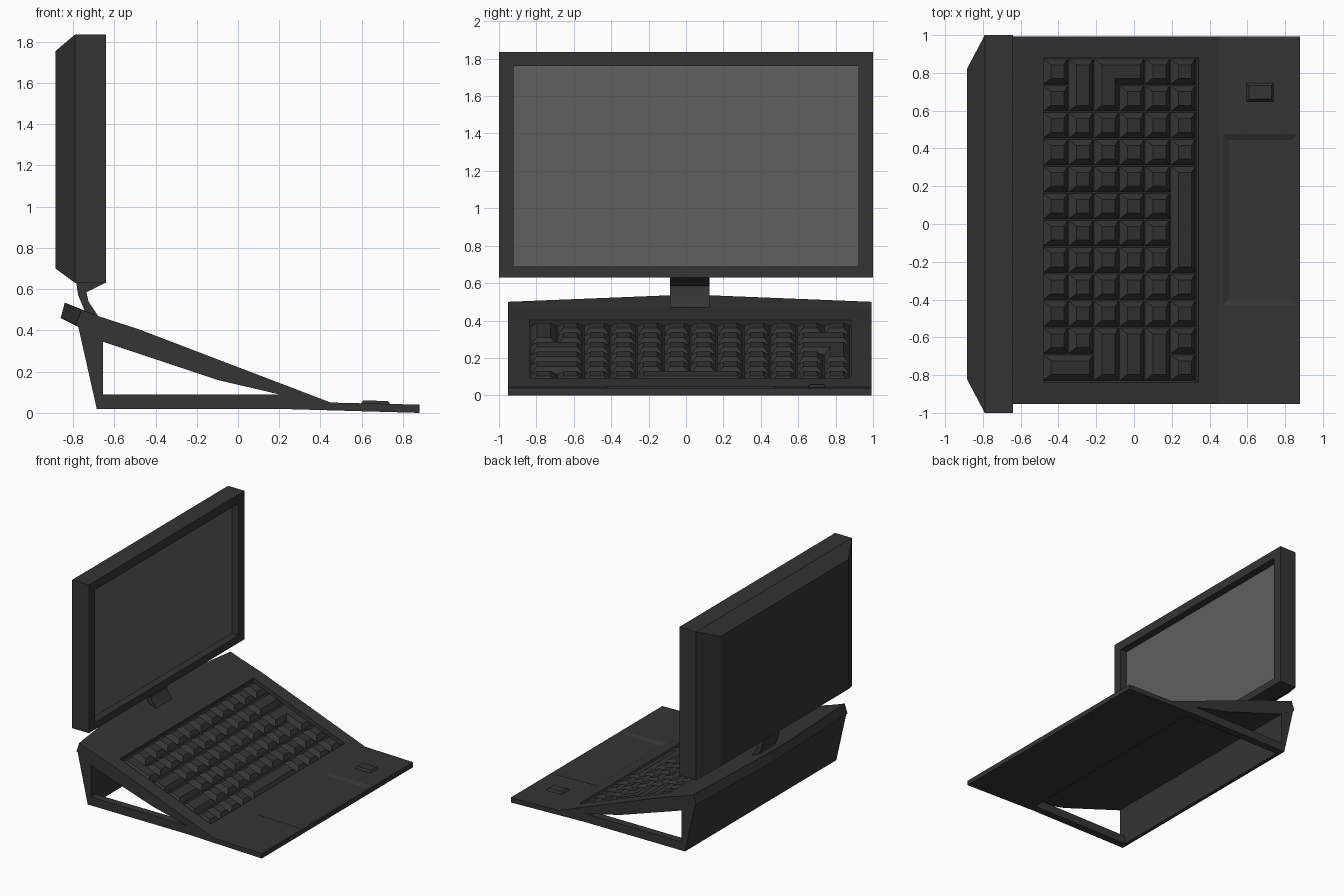
import bpy, bmesh, math
from mathutils import Matrix, Vector

if "Cube" in bpy.data.objects:
    bpy.data.objects.remove(bpy.data.objects["Cube"])


def material(name, v):
    m = bpy.data.materials.new(name)
    m.diffuse_color = (v, v, v, 1)
    m.use_nodes = True
    m.node_tree.nodes["Principled BSDF"].inputs["Base Color"].default_value = m.diffuse_color
    return m


BODY = material("charcoal plastic", 0.035)
GLASS = material("grey screen", 0.115)
YC = 0.02  # the base is centred here in y


def finish(name, bm, mats=(BODY,)):
    bmesh.ops.recalc_face_normals(bm, faces=bm.faces)
    me = bpy.data.meshes.new(name)
    bm.to_mesh(me)
    bm.free()
    for m in mats:
        me.materials.append(m)
    ob = bpy.data.objects.new(name, me)
    bpy.context.collection.objects.link(ob)
    return ob


def skin(bm, rings):
    """Join equal-length rings of points and cap both ends; returns the last cap."""
    vs = [[bm.verts.new(p) for p in r] for r in rings]
    n = len(vs[0])
    for a, b in zip(vs, vs[1:]):
        for i in range(n):
            j = (i + 1) % n
            bm.faces.new((a[i], a[j], b[j], b[i]))
    bm.faces.new(vs[0][::-1])
    return bm.faces.new(vs[-1])


def prism(name, profile, y0, y1):
    bm = bmesh.new()
    skin(bm, [[(x, y, z) for x, z in profile] for y in (y0, y1)])
    return finish(name, bm)


def frustum(bm, M, x0, x1, y0, y1, z0, z1, inset):
    def ring(d, z):
        return [M @ Vector(p) for p in ((x0 + d, y0 + d, z), (x1 - d, y0 + d, z),
                                        (x1 - d, y1 - d, z), (x0 + d, y1 - d, z))]
    skin(bm, [ring(0, z0), ring(inset, z1)])


def cut(target, cutter):
    cutter.hide_render = True
    mod = target.modifiers.new("cut", 'BOOLEAN')
    mod.operation = 'DIFFERENCE'
    mod.solver = 'EXACT'
    mod.object = cutter
    bpy.context.view_layer.objects.active = target
    bpy.ops.object.modifier_apply(modifier=mod.name)
    bpy.data.objects.remove(cutter, do_unlink=True)


# Local frames lying on the sloped keyboard deck and on the palm rest
KEY = Matrix.Translation((-0.48, 0, 0.405)) @ Matrix.Rotation(math.atan2(0.355, 0.93), 4, 'Y')
PAD = Matrix.Translation((0.45, 0, 0.05)) @ Matrix.Rotation(math.atan2(0.01, 0.43), 4, 'Y')

# Monitor: tapered back, straight sides, recessed screen
bm = bmesh.new()
rings = []
for x, y, z0, z1 in ((-0.885, 0.82, 0.70, 1.755), (-0.79, 1, 0.63, 1.835), (-0.64, 1, 0.63, 1.835),
                     (-0.64, 0.923, 0.69, 1.762), (-0.70, 0.923, 0.69, 1.762)):
    rings.append([(x, -y, z0), (x, y, z0), (x, y, z1), (x, -y, z1)])
skin(bm, rings).material_index = 1
finish("monitor", bm, (BODY, GLASS))

# Hinge neck
prism("hinge_neck", [(-0.785, 0.635), (-0.775, 0.57), (-0.745, 0.50), (-0.72, 0.45), (-0.675, 0.465),
                     (-0.725, 0.54), (-0.735, 0.585), (-0.64, 0.632)], YC - 0.105, YC + 0.105)

# Deck: palm rest, keyboard slope and rear lip bowed out at the middle
bm = bmesh.new()
rings = []
for dy, lip in ((-0.972, ((-0.76, 0.50), (-0.785, 0.425))), (-0.1, ((-0.84, 0.535), (-0.86, 0.46))),
                (0.1, ((-0.84, 0.535), (-0.86, 0.46))), (0.972, ((-0.76, 0.50), (-0.785, 0.425)))):
    prof = [(0.88, 0.0), (0.88, 0.04), (0.45, 0.05), (-0.48, 0.405), (-0.68, 0.47), *lip,
            (-0.77, 0.415), (-0.655, 0.345), (-0.1, 0.16), (0.22, 0.085), (0.25, 0.018)]
    rings.append([(x, YC + dy, z) for x, z in prof])
skin(bm, rings)
deck = finish("deck", bm)

# Keyboard well and touchpad recess
PX, PY, Y_TOP = 0.1445, 0.1425, 0.878   # key pitch along the slope and in y
U0 = 0.008
bm = bmesh.new()
frustum(bm, KEY, U0 - 0.004, U0 + 6 * PX + 0.004, Y_TOP - 12 * PY - 0.004, Y_TOP + 0.004, -0.033, 0.06, 0)
cut(deck, finish("keyboard_cutter", bm))
bm = bmesh.new()
frustum(bm, PAD, 0.05, 0.385, -0.40, 0.445, -0.014, 0.014, -0.06)
cut(deck, finish("touchpad_cutter", bm))

# Keys: (column, row, columns wide, rows long) for the merged ones, single cells elsewhere
merged = [(1, 0, 1, 2), (2, 0, 1, 2), (2, 0, 2, 1), (5, 4, 1, 4), (0, 11, 2, 1),
          (2, 10, 1, 2), (3, 10, 1, 2), (4, 10, 1, 2)]
taken = {(c + i, r + j) for c, r, w, h in merged for i in range(w) for j in range(h)}
keys = merged + [(c, r, 1, 1) for c in range(6) for r in range(12) if (c, r) not in taken]
bm = bmesh.new()
for c, r, w, h in keys:
    g = 0.003
    frustum(bm, KEY, U0 + c * PX + g, U0 + (c + w) * PX - g,
            Y_TOP - (r + h) * PY + g, Y_TOP - r * PY - g, -0.034, -0.002, 0.032)
finish("keys", bm)

# Power button
bm = bmesh.new()
frustum(bm, PAD, 0.14, 0.295, 0.643, 0.752, -0.008, 0.014, 0.018)
finish("power_button", bm)

# Stand: rear wall and a bottom rail on each side
prism("rear_wall", [(-0.775, 0.42), (-0.685, 0.02), (-0.655, 0.02), (-0.655, 0.35)], YC - 0.971, YC + 0.971)
for name, s in (("near_rail", -1), ("far_rail", 1)):
    ya, yb = sorted((YC + s * 0.971, YC + s * 0.91))
    prism(name, [(-0.66, 0.02), (0.26, 0.0185), (0.26, 0.08), (0.22, 0.088), (-0.66, 0.088)], ya, yb)
